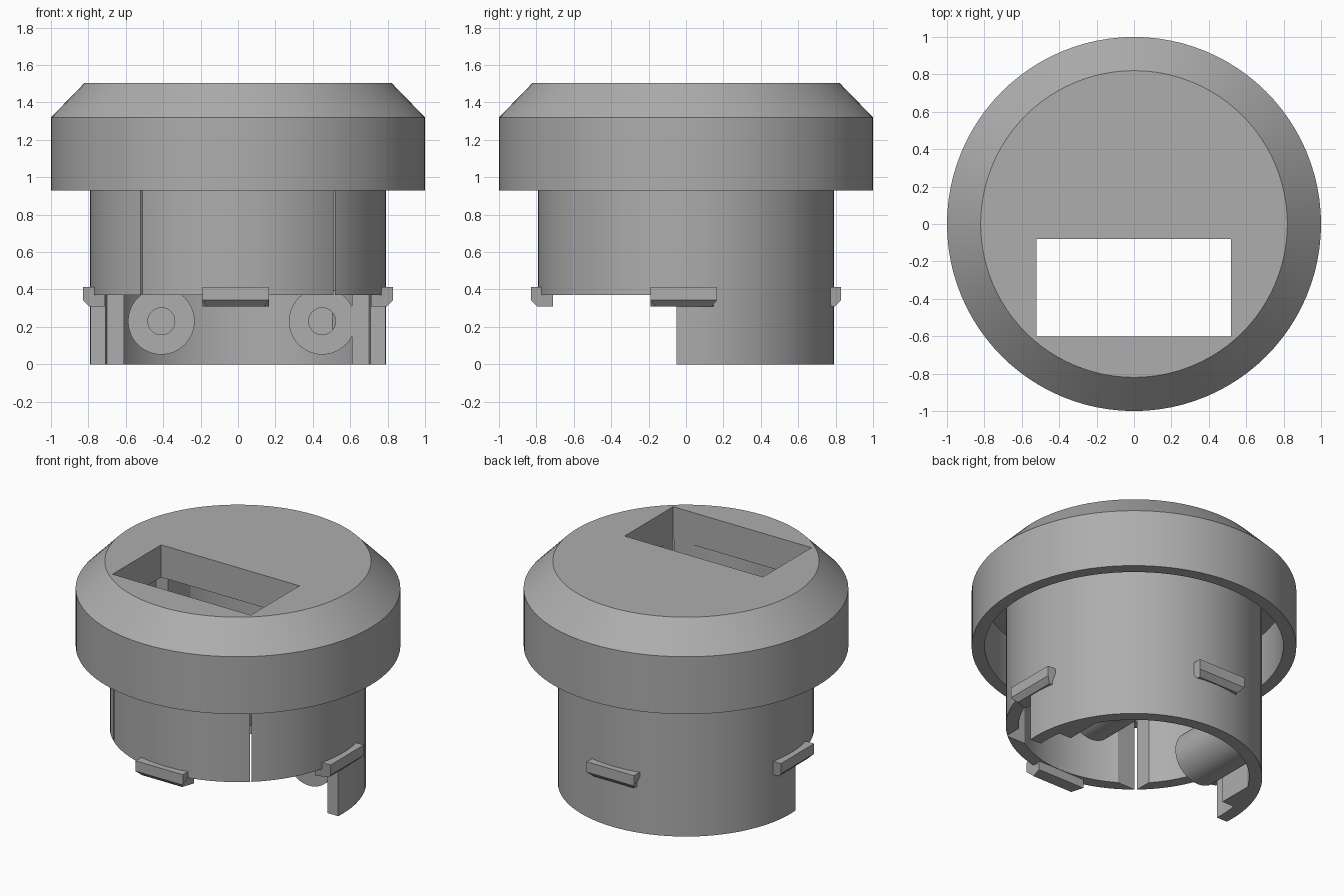
import bpy, bmesh, math
from mathutils import Matrix

cube = bpy.data.objects.get("Cube")
if cube:
    bpy.data.objects.remove(cube)

grey = bpy.data.materials.new("mid_grey")
grey.use_nodes = True
colour = (0.42, 0.42, 0.42, 1)
grey.diffuse_color = colour
grey.node_tree.nodes["Principled BSDF"].inputs["Base Color"].default_value = colour


def finish(name, bm):
    bmesh.ops.recalc_face_normals(bm, faces=bm.faces)
    mesh = bpy.data.meshes.new(name)
    bm.to_mesh(mesh)
    bm.free()
    mesh.materials.append(grey)
    obj = bpy.data.objects.new(name, mesh)
    bpy.context.collection.objects.link(obj)
    return obj


def lathe(name, profile, closed):
    """Turn a (radius, height) profile around z."""
    bm = bmesh.new()
    verts = [bm.verts.new((r, 0, z)) for r, z in profile]
    edges = [bm.edges.new(pair) for pair in zip(verts, verts[1:])]
    if closed:
        edges.append(bm.edges.new((verts[-1], verts[0])))
    bmesh.ops.spin(bm, geom=verts + edges, cent=(0, 0, 0), axis=(0, 0, 1),
                   angle=math.tau, steps=96, use_merge=True)
    bmesh.ops.remove_doubles(bm, verts=bm.verts, dist=1e-4)
    return finish(name, bm)


def box(name, low, high):
    bm = bmesh.new()
    size = [h - l for l, h in zip(low, high)]
    mid = [(h + l) / 2 for l, h in zip(low, high)]
    bmesh.ops.create_cube(bm, size=1, matrix=Matrix.Translation(mid) @ Matrix.Diagonal((*size, 1)))
    return finish(name, bm)


def rod(name, x, z, radius, y0, y1):
    """Cylinder lying along y."""
    bm = bmesh.new()
    place = Matrix.Translation((x, (y0 + y1) / 2, z)) @ Matrix.Rotation(math.pi / 2, 4, "X")
    bmesh.ops.create_cone(bm, cap_ends=True, segments=48, radius1=radius, radius2=radius,
                          depth=y1 - y0, matrix=place)
    return finish(name, bm)


def boolean(obj, tool, operation="DIFFERENCE"):
    mod = obj.modifiers.new("cut", "BOOLEAN")
    mod.operation, mod.object, mod.solver = operation, tool, "EXACT"
    bpy.context.view_layer.objects.active = obj
    bpy.ops.object.modifier_apply(modifier=mod.name)
    bpy.data.objects.remove(tool)


def window():
    return box("window_cutter", (-0.522, -0.602, -0.5), (0.518, -0.08, 2))


# Cap with bevelled rim and hanging skirt
cap = lathe("cap", [(0, 1.505), (0.82, 1.505), (1, 1.32), (1, 0.93),
                    (0.92, 0.93), (0.92, 1.285), (0, 1.285)], False)
boolean(cap, window())

# Tube, open at the lower front, grooved by the window
tube = lathe("tube", [(0.79, 0), (0.79, 1.29), (0.71, 1.29), (0.71, 0)], True)
boolean(tube, box("front_cutter", (-2, -2, -1), (2, -0.05, 0.37)))
boolean(tube, window())

# Flat side pads inside the tube
pads = lathe("side_pads", [(0, 0), (0.75, 0), (0.75, 1.286), (0, 1.286)], False)
boolean(pads, box("pad_cutter", (-0.61, -2, -1), (0.61, 2, 2)))
boolean(pads, box("pad_front_cutter", (-2, -2, -1), (2, 0.12, 2)))

# Screw bosses running forward from the back wall
parts = [cap, tube, pads]
for name, x in (("right_boss", -0.41), ("left_boss", 0.45)):
    boss = rod(name, x, 0.23, 0.178, 0.12, 0.75)
    boolean(boss, rod("hole_cutter", x, 0.23, 0.072, 0, 0.5))
    # trim the boss to stay within the tube wall
    boolean(boss, lathe("boss_trim", [(0, -1), (0.75, -1), (0.75, 2), (0, 2)], False), "INTERSECT")
    parts.append(boss)

# Four snap clips with sloped lower edges
for i, side in enumerate(("front", "left", "back", "right")):
    clip = box(side + "_clip", (-0.178, -0.83, 0.31), (0.178, -0.712, 0.413))
    bm = bmesh.new()
    bm.from_mesh(clip.data)
    outer = [e for e in bm.edges if all(v.co.y < -0.8 for v in e.verts)
             and any(v.co.z < 0.35 for v in e.verts)]
    low = [e for e in outer if all(v.co.z < 0.35 for v in e.verts)]
    bmesh.ops.bevel(bm, geom=low, offset=0.033, segments=1, affect="EDGES")
    for v in bm.verts:
        if v.co.z < 0.32 and v.co.y < -0.75:
            v.co.x *= 0.85
    shift = -0.012
    centre = ((shift, 0), (0, shift), (shift, 0), (0, shift))[i]
    bm.transform(Matrix.Translation((*centre, 0)) @ Matrix.Rotation(i * math.pi / 2, 4, "Z"))
    bm.to_mesh(clip.data)
    bm.free()

# Smooth round walls, crisp edges
for obj in parts:
    bpy.ops.object.select_all(action="DESELECT")
    obj.select_set(True)
    bpy.context.view_layer.objects.active = obj
    bpy.ops.object.shade_smooth_by_angle(angle=math.radians(25))
